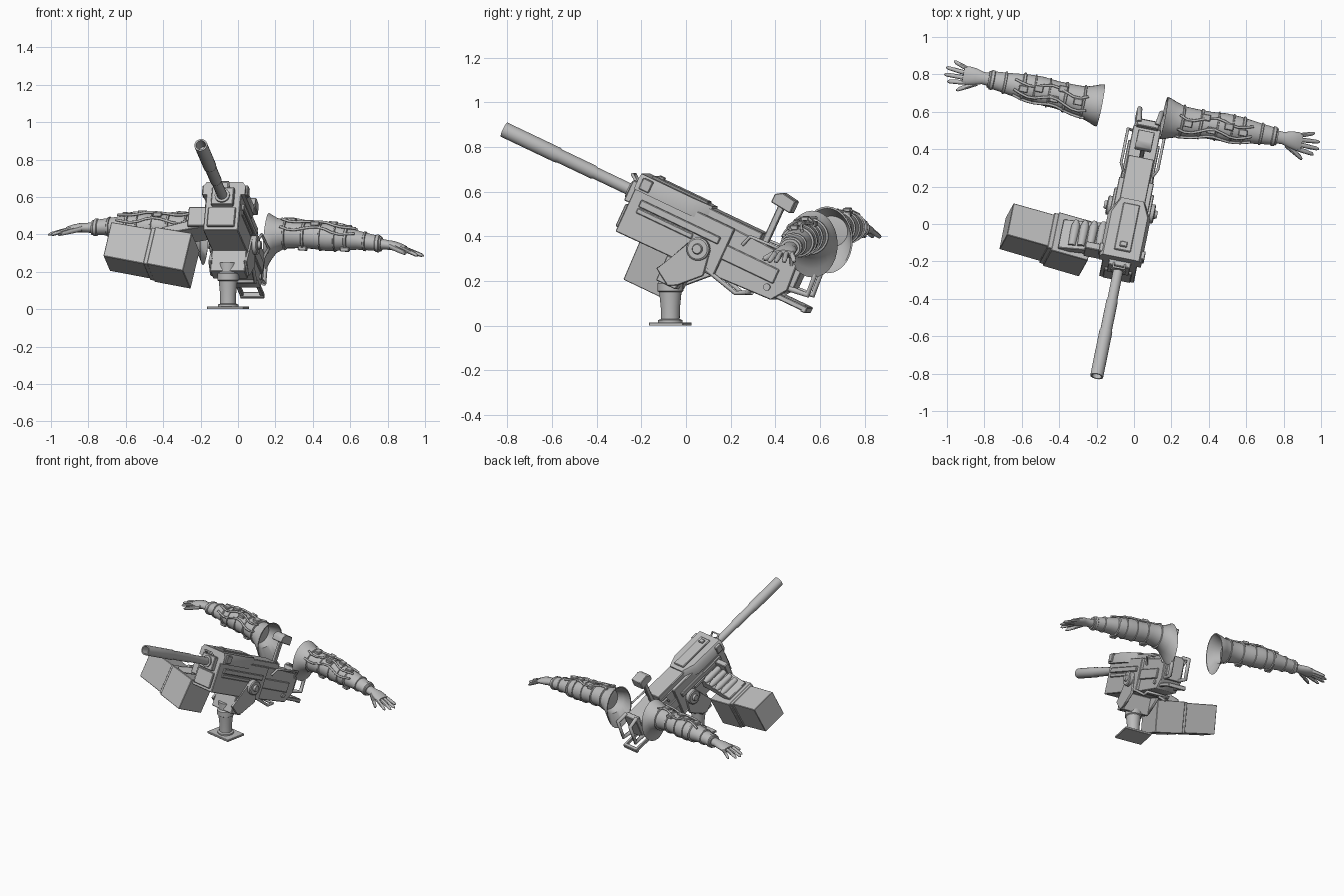
import bpy, bmesh
from math import radians, sin, cos, pi
from mathutils import Matrix

old = bpy.data.objects.get("Cube")
if old:
    bpy.data.objects.remove(old)

grey = bpy.data.materials.new("plain_grey")
grey.use_nodes = True
grey.diffuse_color = (0.5, 0.5, 0.5, 1)
grey.node_tree.nodes["Principled BSDF"].inputs["Base Color"].default_value = (0.5, 0.5, 0.5, 1)

# Frames: the gun points forward and up, the arms lie across its rear
gun = (Matrix.Translation((-0.08, -0.228, 0.599)) @ Matrix.Rotation(radians(-11.5), 4, 'Z')
       @ Matrix.Rotation(radians(-25), 4, 'X'))
arms = (Matrix.Translation((-0.01, 0.6, 0.39)) @ Matrix.Rotation(radians(-11.3), 4, 'Z')
        @ Matrix.Rotation(radians(3.2), 4, 'Y'))
mount = Matrix.Translation((-0.053, -0.07, 0)) @ Matrix.Rotation(radians(-11.5), 4, 'Z')
along = gun @ Matrix.Rotation(radians(90), 4, 'Z')
upward = mount @ Matrix.Rotation(radians(-90), 4, 'Y')

def bridge(name, loops, frame, bevel=0):
    """Skin equal point loops in order and cap both ends."""
    bm = bmesh.new()
    rows = [[bm.verts.new(p) for p in loop] for loop in loops]
    n = len(rows[0])
    for a, b in zip(rows, rows[1:]):
        for i in range(n):
            j = (i + 1) % n
            bm.faces.new((a[i], a[j], b[j], b[i]))
    bm.faces.new(rows[0])
    bm.faces.new(rows[-1])
    if bevel:
        bmesh.ops.bevel(bm, geom=bm.edges[:], offset=bevel, segments=1, affect='EDGES')
    bm.transform(frame)
    bmesh.ops.recalc_face_normals(bm, faces=bm.faces[:])
    mesh = bpy.data.meshes.new(name)
    bm.to_mesh(mesh)
    bm.free()
    mesh.materials.append(grey)
    ob = bpy.data.objects.new(name, mesh)
    bpy.context.collection.objects.link(ob)
    bpy.ops.object.select_all(action='DESELECT')
    ob.select_set(True)
    bpy.context.view_layer.objects.active = ob
    bpy.ops.object.shade_smooth_by_angle(angle=radians(35))

def prism(name, profile, u0, u1, frame=gun, bevel=0.004):
    """Side profile (y, z) pushed across x."""
    bridge(name, [[(u, y, z) for y, z in profile] for u in (u0, u1)], frame, bevel)

def box(name, x, y, z, frame=gun, bevel=0.004):
    prism(name, [(y[0], z[0]), (y[1], z[0]), (y[1], z[1]), (y[0], z[1])], x[0], x[1], frame, bevel)

def loft(name, rings, frame, sides=20):
    """Ellipses (x, y, z, ry, rz) skinned along x."""
    bridge(name, [[(x, y + ry * cos(2 * pi * i / sides), z + rz * sin(2 * pi * i / sides))
                   for i in range(sides)] for x, y, z, ry, rz in rings], frame)

def lathe(name, steps, frame, sides=24):
    """Rings (distance, radius) about local x."""
    loft(name, [(d, 0, 0, r, r) for d, r in steps], frame, sides)

def rod(name, points, radius, frame=gun):
    """Bent round bar through the points."""
    curve = bpy.data.curves.new(name, 'CURVE')
    curve.dimensions = '3D'
    curve.bevel_depth, curve.bevel_resolution = radius, 2
    curve.use_fill_caps = True
    line = curve.splines.new('POLY')
    line.points.add(len(points) - 1)
    for p, co in zip(line.points, points):
        p.co = (*co, 1)
    curve.materials.append(grey)
    ob = bpy.data.objects.new(name, curve)
    ob.matrix_world = frame
    bpy.context.collection.objects.link(ob)

def at(a, b, t):
    return tuple(p + (q - p) * t for p, q in zip(a, b))

# Barrel with a hollow muzzle
lathe("barrel", [(-0.1, 0.027), (0.2, 0.027), (0.21, 0.031), (0.38, 0.031), (0.39, 0.035),
                 (0.66, 0.035), (0.66, 0.026), (0.58, 0.026)], along @ Matrix.Rotation(pi, 4, 'Z'))
lathe("barrel_collar", [(-0.03, 0.04), (0.05, 0.045)], along)
box("barrel_clamp", (-0.06, 0.06), (-0.02, 0.03), (-0.05, 0.05))
rod("front_sight_loop", [(-0.03, 0, 0.04), (-0.03, -0.04, 0.07), (0.03, -0.04, 0.07), (0.03, 0, 0.04)], 0.007)

# Receiver and its cover
prism("receiver", [(0.01, 0.05), (0.01, -0.19), (0.5, -0.185), (0.5, 0.05)], -0.095, 0.095)
prism("receiver_rear", [(0.45, 0.05), (0.45, -0.185), (0.78, -0.17), (0.83, -0.1), (0.82, 0.04)], -0.075, 0.075)
outline = [(-0.115, 0.01), (0.115, 0.01), (0.115, 0.27), (0.07, 0.36), (-0.07, 0.36), (-0.115, 0.27)]
bridge("top_cover", [[(x * k, y, z) for x, y in outline] for k, z in ((1, 0.02), (1, 0.07), (0.85, 0.095))], gun)
box("cover_ridge", (-0.045, 0.045), (0.05, 0.33), (0.09, 0.105))
box("cover_latch", (-0.02, 0.02), (0.07, 0.1), (0.1, 0.115))
box("feed_tray", (-0.07, 0.07), (0.35, 0.62), (0.04, 0.085))
box("front_plate", (-0.075, 0.075), (-0.004, 0.02), (-0.17, -0.06))
box("rear_plate", (-0.06, 0.06), (0.81, 0.85), (-0.1, 0.07))

for s in (-1, 1):
    # Side rails, knobs and front lugs
    box("side_rail", (s * 0.09, s * 0.108), (0.06, 0.46), (-0.045, -0.01))
    box("side_slot", (s * 0.09, s * 0.103), (0.06, 0.34), (-0.075, -0.05))
    box("rear_side_panel", (s * 0.07, s * 0.086), (0.48, 0.76), (-0.1, -0.03))
    box("front_lug", (s * 0.085, s * 0.125), (0.03, 0.08), (0.03, 0.085))
    flip = Matrix.Scale(s, 4, (1, 0, 0))
    lathe("pivot_knob", [(0.08, 0.052), (0.125, 0.052), (0.13, 0.045), (0.13, 0.024), (0.145, 0.02)],
          gun @ Matrix.Translation((0, 0.39, -0.1)) @ flip)
    lathe("rear_bolt", [(0.07, 0.016), (0.085, 0.016)], gun @ Matrix.Translation((0, 0.74, -0.125)) @ flip, 12)
    # Carriage cheeks below the receiver
    prism("yoke_cheek", [(0.25, -0.26), (0.33, -0.31), (0.37, -0.29), (0.46, -0.2),
                         (0.44, -0.08), (0.34, -0.08), (0.3, -0.18)], s * 0.088, s * 0.105)
    # Rear grips
    rod("grip", [(s * 0.05, 0.83, 0.07), (s * 0.06, 0.91, 0.06), (s * 0.06, 0.92, -0.08), (s * 0.05, 0.83, -0.09)], 0.014)
    rod("side_handle", [(s * 0.08, 0.56, 0.0), (s * 0.1, 0.58, 0.05), (s * 0.1, 0.78, 0.06), (s * 0.07, 0.8, 0.01)], 0.008)
    box("lower_arm", (s * 0.045, s * 0.065), (0.76, 0.935), (-0.155, -0.13))
box("lower_crossbar", (-0.065, 0.065), (0.92, 0.945), (-0.16, -0.13))

# Rear sight on a short stalk
box("sight_stalk", (-0.012, 0.012), (0.62, 0.65), (0.03, 0.23))
prism("sight_housing", [(0.59, 0.225), (0.69, 0.215), (0.69, 0.275), (0.62, 0.285), (0.59, 0.265)], -0.045, 0.045)

# Carriage block and travel stop bar
box("yoke_block", (-0.095, 0.095), (0.27, 0.37), (-0.31, -0.185))
rod("stop_bar", [(-0.09, 0.42, -0.16), (-0.08, 0.62, -0.21), (-0.08, 0.66, -0.19), (0.08, 0.66, -0.19),
                 (0.08, 0.62, -0.21), (0.09, 0.42, -0.16)], 0.01)

# Pedestal
box("base_plate", (-0.1, 0.1), (-0.077, 0.077), (0, 0.015), mount, 0.002)
lathe("pedestal", [(0.01, 0.055), (0.025, 0.055), (0.03, 0.042), (0.08, 0.043), (0.15, 0.05), (0.155, 0.058),
                   (0.19, 0.058), (0.2, 0.048), (0.25, 0.048)], upward)

# Ammunition box: slanted outer half, slightly thicker inner half and a band between
slant = [(-0.646, -0.30), (-0.20, -0.39), (-0.17, -0.18), (-0.62, -0.10)]
for name, t0, t1, v0, v1, grow in (("outer", 0, 0.58, 0.1, 0.29, 0), ("inner", 0.55, 1, 0.08, 0.31, 0.006),
                                   ("band", 0.5, 0.56, 0.09, 0.3, 0.004)):
    corners = [(at(slant[0], slant[1], t0), -grow), (at(slant[0], slant[1], t1), -grow),
               (at(slant[3], slant[2], t1), grow), (at(slant[3], slant[2], t0), grow)]
    bridge("ammo_box_" + name, [[(u, v, w + g) for (u, w), g in corners] for v in (v0, v1)], gun, 0.003)

# Feed chute with a row of rounds
bridge("feed_chute", [[(-0.34, v, -0.17), (-0.08, v, -0.12), (-0.08, v, -0.06), (-0.34, v, -0.13)]
                      for v in (0.1, 0.27)], gun, 0.003)
for i in range(4):
    spot = Matrix.Translation((-0.27 + i * 0.048, 0.12, -0.115 + i * 0.016))
    lathe("round", [(0, 0.02), (0.09, 0.024), (0.12, 0.023), (0.15, 0.012)],
          gun @ spot @ Matrix.Rotation(pi / 2, 4, 'Z'), 14)
box("chute_guard", (-0.2, -0.09), (0.08, 0.12), (-0.13, -0.02))

# Sleeved arm centre line and size: x, y, z, ry, rz
sleeve = [(0.172, 0, -0.015, 0.115, 0.15), (0.19, 0, 0.0, 0.112, 0.125), (0.22, 0, 0.015, 0.1, 0.095),
          (0.27, 0, 0.026, 0.084, 0.076), (0.34, 0.005, 0.027, 0.077, 0.072), (0.42, 0.01, 0.024, 0.073, 0.068),
          (0.5, 0.015, 0.022, 0.076, 0.074), (0.58, 0.018, 0.02, 0.07, 0.064), (0.66, 0.018, 0.016, 0.06, 0.051),
          (0.74, 0.02, 0.008, 0.05, 0.043), (0.79, 0.02, 0.002, 0.045, 0.04)]
inner = [(0.3, 0, 0.02, 0.06, 0.055), (0.22, 0, 0.015, 0.09, 0.085), (0.172, 0, -0.015, 0.108, 0.142)]

def sample(x):
    for a, b in zip(sleeve, sleeve[1:]):
        if a[0] <= x <= b[0]:
            return at(a, b, (x - a[0]) / (b[0] - a[0]))

def on_arm(x, angle, lift):
    _, y, z, ry, rz = sample(x)
    return (x, y + (ry + lift) * cos(radians(angle)), z + (rz + lift) * sin(radians(angle)))

for side, s in (("left", 1), ("right", -1)):
    f = arms @ Matrix.Scale(s, 4, (1, 0, 0))
    loft(side + "_sleeve", inner + sleeve, f, 28)
    # Raised straps and folds around the sleeve
    for x, width, lift in ((0.27, 0.016, 0.008), (0.37, 0.02, 0.007), (0.46, 0.012, 0.006), (0.54, 0.012, 0.006),
                           (0.6, 0.022, 0.008), (0.7, 0.018, 0.006), (0.77, 0.03, 0.006)):
        ends = ((x - width / 2, -0.004), (x - width / 4, lift), (x + width / 4, lift), (x + width / 2, -0.004))
        loft(side + "_strap", [(*sample(p)[:3], sample(p)[3] + g, sample(p)[4] + g) for p, g in ends], f, 28)
    # Hoses, buckles and pouches on the upper surface
    for angle, lift in ((70, 0.008), (115, 0.012), (150, 0.006)):
        path = [on_arm(0.25 + 0.04 * i, angle + 12 * sin(i), lift) for i in range(11)]
        rod(side + "_hose", [(s * x, y, z) for x, y, z in path], 0.007, arms)
    for x, angle in ((0.3, 95), (0.39, 60), (0.43, 110), (0.52, 85), (0.6, 100), (0.6, 240), (0.37, 250)):
        px, py, pz = on_arm(x, angle, 0.004)
        box(side + "_buckle", (px - 0.024, px + 0.024), (py - 0.018, py + 0.018), (pz - 0.012, pz + 0.012), f)
    # Gloved hand
    loft(side + "_palm", [(0.77, 0.02, 0.003, 0.036, 0.03), (0.82, 0.02, 0, 0.033, 0.026),
                          (0.86, 0.02, -0.003, 0.045, 0.025), (0.9, 0.018, -0.01, 0.05, 0.021),
                          (0.925, 0.016, -0.014, 0.044, 0.014)], f)
    for y0, y1, tip in ((0.05, 0.078, 0.985), (0.028, 0.038, 1.02), (0.004, 0, 1.023), (-0.02, -0.034, 1.0)):
        path = [at((0.9, y0, -0.01), (tip, y1, -0.048), t) for t in (0, 0.5, 0.9, 1)]
        loft(side + "_finger", [(*p, r, r) for p, r in zip(path, (0.013, 0.012, 0.01, 0.004))], f, 10)
    path = [at((0.84, -0.01, -0.005), (0.945, -0.07, -0.04), t) for t in (0, 0.5, 0.9, 1)]
    loft(side + "_thumb", [(*p, r, r) for p, r in zip(path, (0.016, 0.015, 0.012, 0.004))], f, 10)
